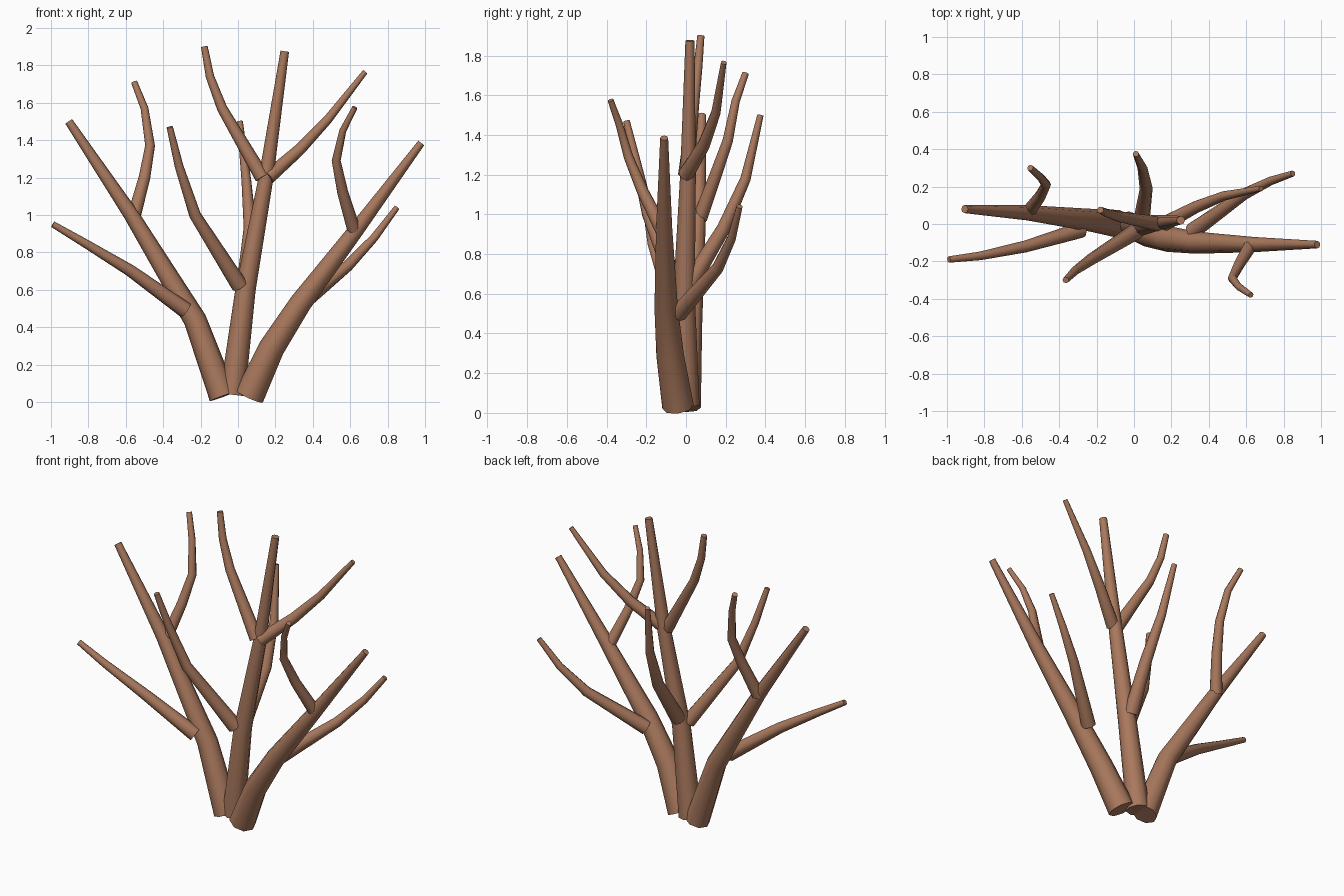
import bpy, bmesh, math
from mathutils import Vector

cube = bpy.data.objects.get("Cube")
if cube:
    bpy.data.objects.remove(cube, do_unlink=True)

COLOUR = (0.40, 0.19, 0.11, 1)
bark = bpy.data.materials.new("brown bark")
bark.use_nodes = True
bark.diffuse_color = COLOUR
bark.node_tree.nodes["Principled BSDF"].inputs["Base Color"].default_value = COLOUR


def limb(name, path, r_base, r_tip, sides=8):
    """Tapered tube along a path, with flat caps and smooth sides."""
    pts = [Vector(p) for p in path]
    dist = [0.0]
    for a, b in zip(pts, pts[1:]):
        dist.append(dist[-1] + (b - a).length)
    bm = bmesh.new()
    rings = []
    tangent = (pts[1] - pts[0]).normalized()
    u = tangent.orthogonal().normalized()
    for i, p in enumerate(pts):
        before = (p - pts[max(i - 1, 0)]).normalized()
        after = (pts[min(i + 1, len(pts) - 1)] - p).normalized()
        tangent = (before + after).normalized()
        u = (u - tangent * u.dot(tangent)).normalized()
        v = tangent.cross(u)
        r = r_base + (r_tip - r_base) * dist[i] / dist[-1]
        ring = []
        for k in range(sides):
            a = 2 * math.pi * k / sides
            ring.append(bm.verts.new(p + (u * math.cos(a) + v * math.sin(a)) * r))
        rings.append(ring)
    for lo, hi in zip(rings, rings[1:]):
        for k in range(sides):
            n = (k + 1) % sides
            bm.faces.new((lo[k], lo[n], hi[n], hi[k]))
    bm.faces.new(rings[0][::-1])
    bm.faces.new(rings[-1])
    mesh = bpy.data.meshes.new(name)
    bm.to_mesh(mesh)
    bm.free()
    mesh.materials.append(bark)
    obj = bpy.data.objects.new(name, mesh)
    bpy.context.collection.objects.link(obj)
    bpy.ops.object.select_all(action="DESELECT")
    obj.select_set(True)
    bpy.context.view_layer.objects.active = obj
    bpy.ops.object.shade_smooth_by_angle(angle=math.radians(50))


# Three main stems fanning out from the ground
limb("right_stem", [(-.08, .0, .03), (-.23, .02, .44), (-.57, .06, 1), (-.905, .08, 1.5)], .075, .022)
limb("middle_stem", [(-.03, .0, .04), (.04, -.01, .6), (.15, .01, 1.2), (.25, .02, 1.875)], .068, .023)
limb("left_stem", [(.06, -.04, .03), (.18, -.08, .29), (.335, -.1, .53), (.64, -.11, .93),
                   (.98, -.11, 1.385)], .08, .02)

# Side branches on the right stem
limb("right_front_branch", [(-.28, -.03, .49), (-.58, -.12, .705), (-.82, -.17, .85),
                            (-.99, -.19, .95)], .044, .017)
limb("right_back_branch", [(-.56, .07, .98), (-.5, .15, 1.2), (-.47, .21, 1.37),
                           (-.5, .25, 1.57), (-.555, .3, 1.71)], .037, .017)

# Side branches on the middle stem
limb("middle_front_branch", [(.01, -.04, .62), (-.23, -.19, 1), (-.315, -.25, 1.26),
                             (-.365, -.3, 1.47)], .045, .017)
limb("middle_back_branch", [(.04, .02, .65), (.065, .19, .93), (.045, .3, 1.18),
                            (.01, .375, 1.5)], .045, .016)
limb("middle_upper_right_branch", [(.13, .0, 1.2), (-.085, .04, 1.57), (-.15, .06, 1.74),
                                   (-.18, .075, 1.9)], .04, .018)
limb("middle_upper_left_branch", [(.16, .0, 1.2), (.33, .09, 1.35), (.48, .15, 1.51),
                                  (.68, .19, 1.765)], .04, .015)

# Side branches on the left stem
limb("left_back_branch", [(.31, -.04, .5), (.59, .16, .73), (.73, .23, .88),
                          (.85, .27, 1.04)], .045, .016)
limb("left_front_branch", [(.62, -.12, .92), (.56, -.22, 1.12), (.525, -.29, 1.29),
                           (.56, -.335, 1.45), (.625, -.38, 1.575)], .036, .015)
